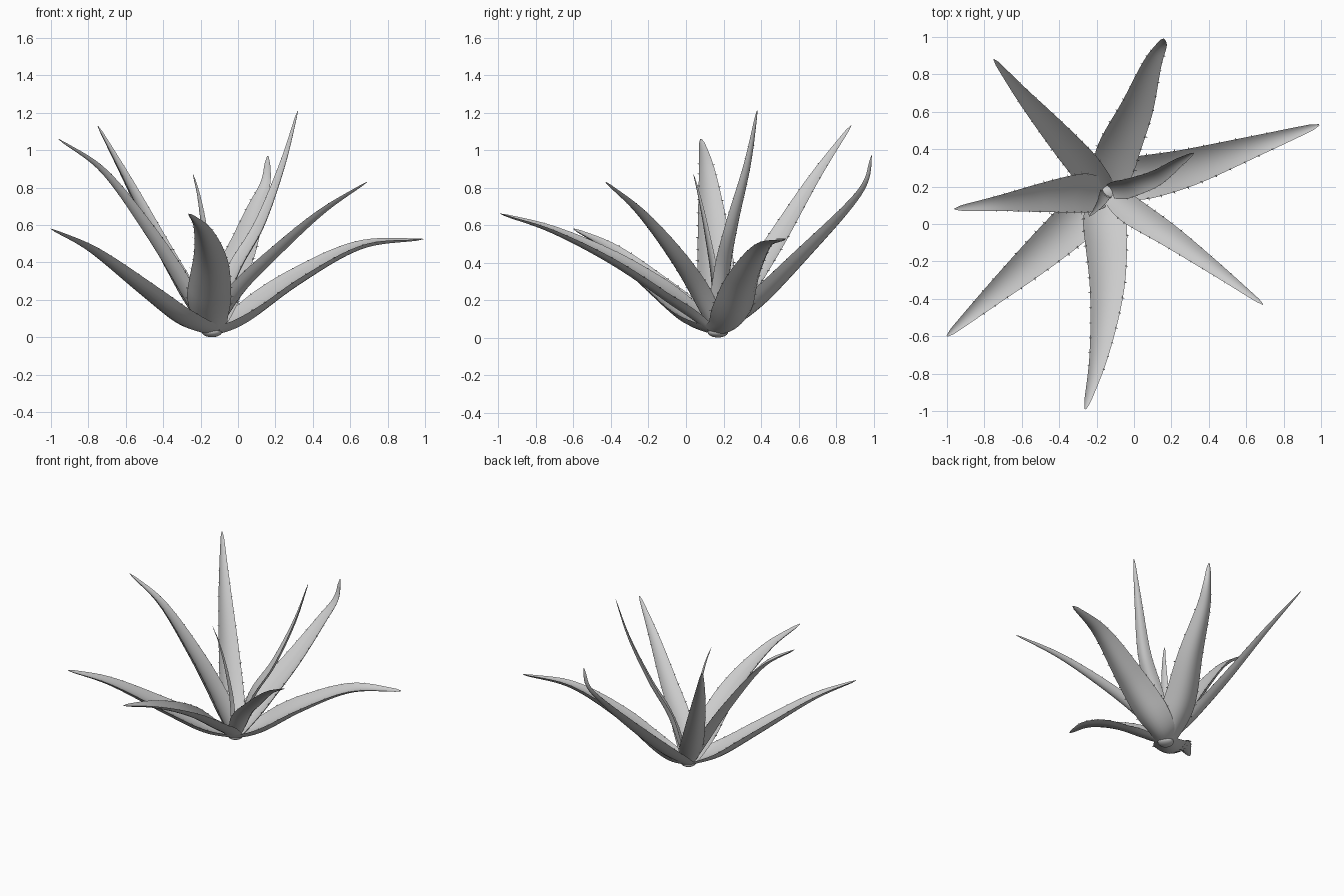
import bpy
import bmesh
import math
from mathutils import Vector

cube = bpy.data.objects.get("Cube")
if cube:
    bpy.data.objects.remove(cube, do_unlink=True)

# Single leaf colour
grey = bpy.data.materials.new("plain grey")
grey.use_nodes = True
grey.diffuse_color = (0.6, 0.6, 0.6, 1)
grey.node_tree.nodes["Principled BSDF"].inputs["Base Color"].default_value = (0.6, 0.6, 0.6, 1)

CENTRE = Vector((-0.14, 0.17, 0.04))
RINGS = 36
ACROSS = 8

# Leaf name: half width, roll in degrees, then midrib points from near the crown to the tip
LEAVES = {
    "left_low_leaf": (.12, 10, (0, .24, .1), (.3, .31, .31), (.65, .42, .49), (.99, .53, .525)),
    "back_leaf": (.115, 0, (-.08, .4, .22), (.02, .63, .45), (.1, .86, .69), (.15, .96, .83), (.16, .99, .97)),
    "back_right_leaf": (.085, 12, (-.28, .32, .25), (-.42, .48, .5), (-.6, .69, .85), (-.75, .88, 1.13)),
    "right_high_leaf": (.105, 5, (-.3, .16, .3), (-.48, .14, .58), (-.72, .11, .89), (-.96, .08, 1.06)),
    "right_low_leaf": (.115, -8, (-.3, .03, .11), (-.5, -.15, .26), (-.78, -.4, .47), (-1, -.6, .58)),
    "front_leaf": (.12, -10, (-.16, 0, .17), (-.15, -.35, .4), (-.19, -.7, .57), (-.26, -.99, .66)),
    "front_left_leaf": (.075, 0, (0, .06, .25), (.2, -.07, .45), (.45, -.25, .67), (.69, -.43, .83)),
    "tall_leaf": (.058, 15, (-.02, .2, .35), (.12, .25, .6), (.24, .33, .92), (.32, .38, 1.21)),
    "inner_small_leaf": (.035, 0, (-.16, .15, .3), (-.18, .11, .55), (-.21, .07, .75), (-.24, .04, .87)),
}


def sample_path(points, t):
    """Point on a smooth curve through all the points."""
    ext = [points[0] * 2 - points[1]] + points + [points[-1] * 2 - points[-2]]
    f = t * (len(points) - 1)
    i = min(int(f), len(points) - 2)
    u = f - i
    a, b, c, d = ext[i:i + 4]
    return (b * 2 + (c - a) * u + (a * 2 - b * 5 + c * 4 - d) * u ** 2
            + (b * 3 - a - c * 3 + d) * u ** 3) / 2


def width_at(s):
    """Clasping base, broad lower third, long taper and a blunt rounded tip."""
    if s < 0.2:
        return 0.65 + 0.35 * math.sin(s / 0.2 * math.pi / 2)
    taper = 0.1 + 0.9 * (1 - ((s - 0.2) / 0.8) ** 1.35)
    return taper * max(min(1, (1 - s) / 0.03), 0.1) ** 0.5


def finish(bm, name):
    bmesh.ops.recalc_face_normals(bm, faces=bm.faces)
    mesh = bpy.data.meshes.new(name)
    bm.to_mesh(mesh)
    bm.free()
    mesh.materials.append(grey)
    obj = bpy.data.objects.new(name, mesh)
    bpy.context.collection.objects.link(obj)
    bpy.ops.object.select_all(action="DESELECT")
    obj.select_set(True)
    bpy.context.view_layer.objects.active = obj
    bpy.ops.object.shade_smooth_by_angle(angle=math.radians(50))


def add_tooth(bm, edge, along, outward, size):
    """Small thorn on the leaf margin, leaning towards the tip."""
    up = along.cross(outward).normalized()
    root = edge - outward * size * 0.4
    ring = [bm.verts.new(root + v * size * 0.5) for v in (-along, up * 0.6, along, -up * 0.6)]
    tip = bm.verts.new(edge + outward * size + along * size * 0.4)
    for i in range(4):
        bm.faces.new((ring[i], ring[(i + 1) % 4], tip))


def make_leaf(name, half_width, roll, points):
    points = [Vector(p) for p in points]
    heading = points[-1] - CENTRE
    heading.z = 0
    heading.normalize()
    points.insert(0, CENTRE + heading * 0.015)
    level_side = Vector((-heading.y, heading.x, 0))
    bm = bmesh.new()
    rings = []
    teeth = []
    length = sum((b - a).length for a, b in zip(points, points[1:]))
    for r in range(RINGS + 1):
        t = r / RINGS
        mid = sample_path(points, t)
        along = (sample_path(points, min(t + 0.01, 1)) - sample_path(points, max(t - 0.01, 0))).normalized()
        flat = (level_side - along * level_side.dot(along)).normalized()
        s = min((mid - points[0]).length / (points[-1] - points[0]).length, 1)
        # The roll grows away from the crown
        angle = math.radians(roll) * min(1, s / 0.25)
        side = flat * math.cos(angle) + along.cross(flat) * math.sin(angle)
        normal = along.cross(side)
        w = half_width * width_at(s)
        # Channelled upper face and rounded underside
        steps = [2 * i / ACROSS - 1 for i in range(ACROSS + 1)]
        upper = [(u, 0.3 * u * u - 0.06) for u in steps]
        lower = [(u, 0.3 * u * u - 0.06 - 0.3 * (1 - u * u)) for u in steps[-2:0:-1]]
        rings.append([bm.verts.new(mid + side * u * w + normal * h * w) for u, h in upper + lower])
        if 0.15 < s < 0.85:
            for sign in (-1, 1):
                teeth.append((mid + (side * sign + normal * 0.24) * w, along, side * sign,
                              0.013 * (1.1 - 0.6 * s) * min(1, half_width / 0.1)))
    for a, b in zip(rings, rings[1:]):
        n = len(a)
        for i in range(n):
            j = (i + 1) % n
            bm.faces.new((a[i], a[j], b[j], b[i]))
    bm.faces.new(rings[0])
    bm.faces.new(rings[-1])
    # Thorns at an even spacing along both margins
    stride = max(1, round(0.06 * RINGS / length))
    for k, tooth in enumerate(teeth):
        if (k // 2) % stride == 0:
            add_tooth(bm, *tooth)
    finish(bm, name)


for leaf_name, (leaf_width, leaf_roll, *midrib) in LEAVES.items():
    make_leaf(leaf_name, leaf_width, leaf_roll, midrib)

# Rounded crown joining the leaf bases
bm = bmesh.new()
bmesh.ops.create_uvsphere(bm, u_segments=20, v_segments=12, radius=1)
for v in bm.verts:
    v.co = Vector((v.co.x * 0.055 + CENTRE.x, v.co.y * 0.055 + CENTRE.y, v.co.z * 0.03 + 0.03))
finish(bm, "crown")
